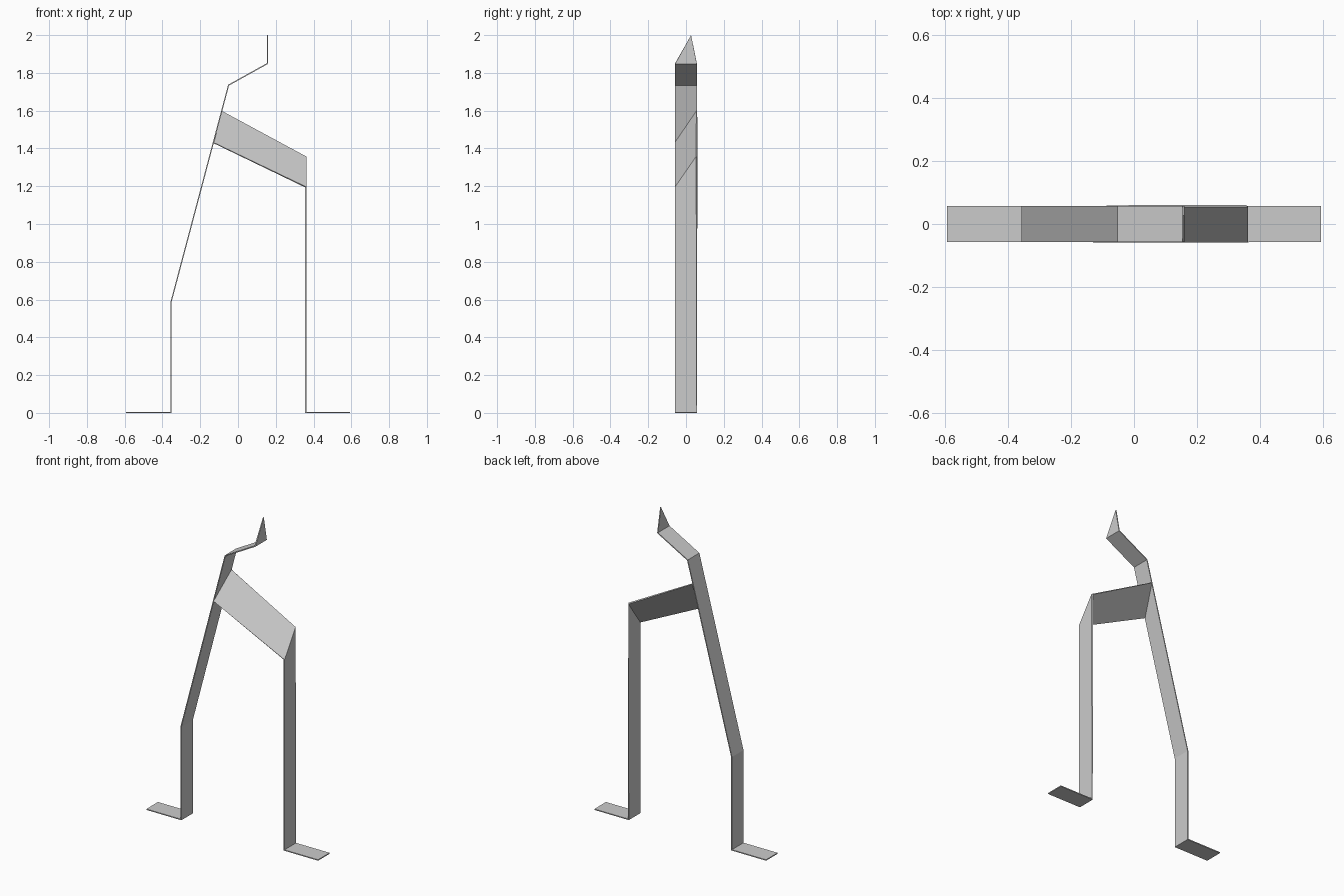
import bpy

cube = bpy.data.objects.get("Cube")
if cube:
    bpy.data.objects.remove(cube, do_unlink=True)

HALF = 0.057      # half the strip width
THICK = 0.006     # sheet thickness

metal = bpy.data.materials.new("plain grey")
metal.use_nodes = True
colour = (0.6, 0.6, 0.6, 1.0)
metal.diffuse_color = colour
metal.node_tree.nodes["Principled BSDF"].inputs["Base Color"].default_value = colour


def folded_strip(name, sections):
    """Fold a flat strip through pairs of points, then give it sheet thickness."""
    verts, faces = [], []
    previous = None
    for section in sections:
        current = list(range(len(verts), len(verts) + len(section)))
        verts += section
        if previous:
            faces.append(previous + current[::-1])
        previous = current
    mesh = bpy.data.meshes.new(name)
    mesh.from_pydata(verts, [], faces)
    mesh.materials.append(metal)
    obj = bpy.data.objects.new(name, mesh)
    bpy.context.collection.objects.link(obj)
    sheet = obj.modifiers.new("sheet", 'SOLIDIFY')
    sheet.thickness = THICK
    sheet.offset = 0
    sheet.use_even_offset = True
    return obj


def across(x, z_front, z_back=None, x_back=None):
    """Front and back point of one fold line."""
    return [(x, -HALF, z_front),
            (x if x_back is None else x_back, HALF,
             z_front if z_back is None else z_back)]


floor = THICK / 2

# Right foot, leg, leaning body, neck and pointed head
folded_strip("body_strip", [
    across(-0.594, floor), across(-0.355, floor), across(-0.355, 0.585),
    across(-0.05, 1.735), across(0.157, 1.85), [(0.157, 0.027, 2.0)]])

# Left foot, leg with a slanted top, and the tilted arm reaching the body
folded_strip("arm_strip", [
    across(0.594, floor), across(0.359, floor),
    across(0.359, 1.195, 1.355), across(-0.13, 1.43, 1.597, -0.086)])
